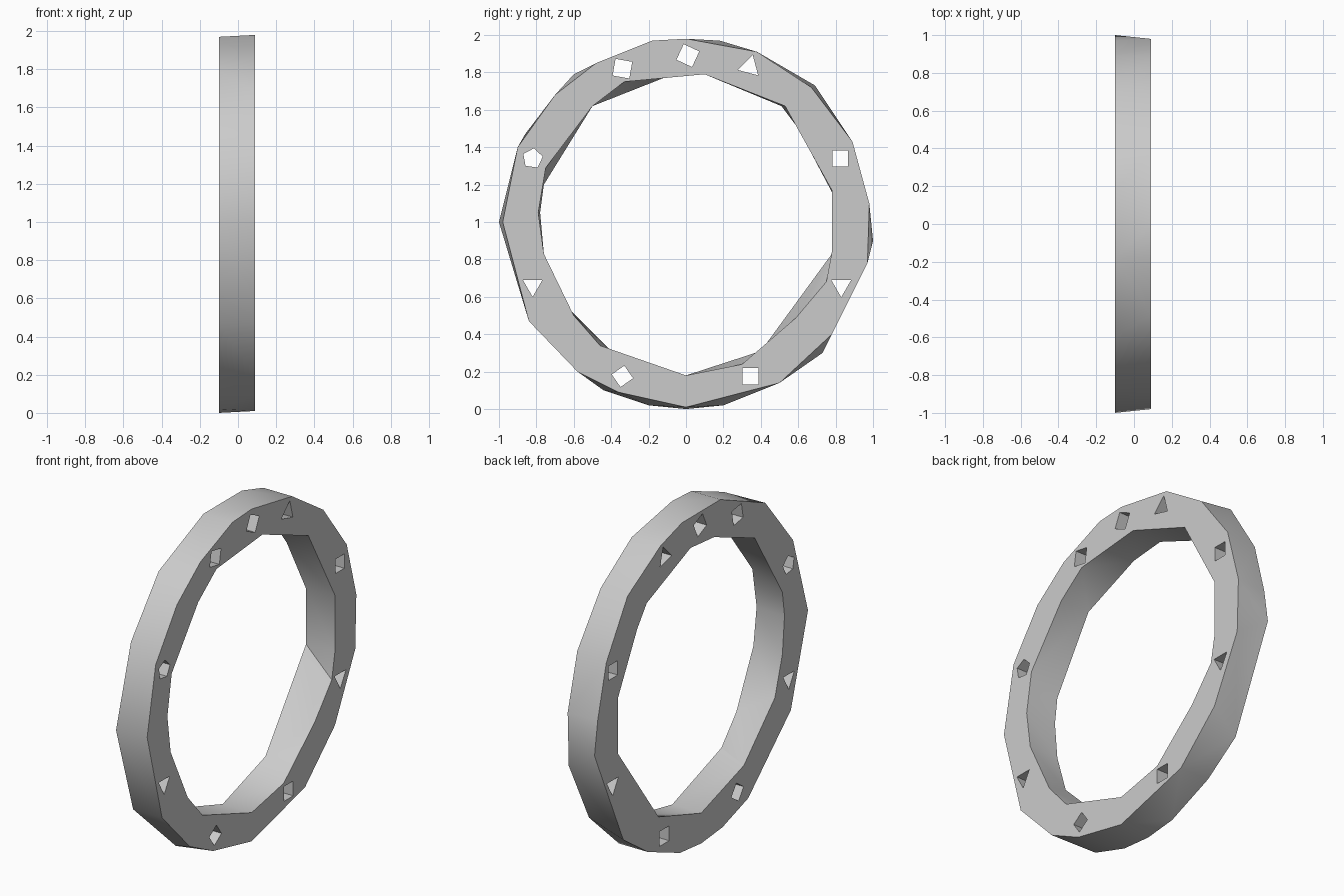
import bpy, bmesh
from math import atan2, cos, sin, radians, tau

cube = bpy.data.objects.get("Cube")
if cube:
    bpy.data.objects.remove(cube, do_unlink=True)

BACK_X, FRONT_X = -0.1, 0.09
CENTRE_Z = 1.0

# Outlines as (y, z) points on the two flat sides of the ring
front_outer = [(0, 1.98), (.38, 1.91), (.67, 1.72), (.89, 1.43), (.98, 1.1),
               (.97, .78), (.78, .4), (.5, .14), (0, .01), (-.36, .09),
               (-.58, .2), (-.84, .47), (-.98, 1), (-.9, 1.4), (-.7, 1.68),
               (-.48, 1.85), (-.18, 1.97)]
back_outer = [(.18, 1.97), (.38, 1.91), (.69, 1.73), (.89, 1.41), (.97, 1.1),
              (1, .9), (.73, .3), (.5, .14), (.2, .02), (0, 0), (-.2, .02),
              (-.44, .1), (-.84, .47), (-1, 1), (-.86, 1.47),
              (-.6, 1.79), (-.18, 1.97)]
front_inner = [(.1, 1.79), (.53, 1.62), (.78, 1.17), (.78, .84), (.75, .68),
               (.59, .49), (.3, .24), (0, .18), (-.46, .34), (-.6, .5),
               (-.76, .83), (-.79, 1.05), (-.75, 1.29), (-.5, 1.62),
               (-.33, 1.75)]
back_inner = [(.1, 1.79), (.51, 1.62), (.6, 1.5), (.78, 1.16), (.78, .83),
              (.4, .31), (0, .18), (-.4, .31), (-.69, .6), (-.76, .83),
              (-.78, 1.05), (-.76, 1.2), (-.5, 1.62), (-.12, 1.77)]

# Bolt holes: y, z, number of sides, turn in degrees, radius
holes = [(.01, 1.89, 4, 110, .065), (-.34, 1.82, 4, 35, .064),
         (.34, 1.83, 3, 75, .065), (-.82, 1.34, 5, 10, .055),
         (.825, 1.34, 4, 45, .06), (-.82, .66, 3, 30, .06),
         (.83, .66, 3, 30, .062), (-.34, .175, 4, 80, .058),
         (.345, .175, 4, 45, .062)]


def add_loop(bm, points, cy, cz, x):
    """Closed edge loop, ordered by angle around a middle point."""
    ranked = sorted((atan2(z - cz, y - cy), y, z) for y, z in points)
    verts = [bm.verts.new((x, y, z)) for _, y, z in ranked]
    edges = [bm.edges.new((v, verts[i - 1])) for i, v in enumerate(verts)]
    return verts, [r[0] for r in ranked], edges


def stitch(bm, a, b):
    """Wall of triangles between two loops with differing point counts."""
    (va, ta, _), (vb, tb, _) = a, b
    na, nb = len(va), len(vb)
    ta, tb = ta + [ta[0] + tau], tb + [tb[0] + tau]
    i = j = 0
    while i < na or j < nb:
        step_a = j == nb or (i < na and ta[i] + ta[i + 1] <= tb[j] + tb[j + 1])
        p, q = va[i % na], vb[j % nb]
        if step_a:
            i += 1
            bm.faces.new((p, q, va[i % na]))
        else:
            j += 1
            bm.faces.new((p, q, vb[j % nb]))


def hole_outline(y, z, sides, turn, radius):
    angles = [radians(turn) + tau * k / sides for k in range(sides)]
    return [(y + radius * cos(t), z + radius * sin(t)) for t in angles]


# Ring: outer wall, inner wall and hole walls, then the two pierced sides
bm = bmesh.new()
pairs = [(front_outer, back_outer, 0, CENTRE_Z),
         (front_inner, back_inner, 0, CENTRE_Z)]
for hole in holes:
    outline = hole_outline(*hole)
    pairs.append((outline, outline, hole[0], hole[1]))
rims = {FRONT_X: [], BACK_X: []}
for front, back, cy, cz in pairs:
    front_loop = add_loop(bm, front, cy, cz, FRONT_X)
    back_loop = add_loop(bm, back, cy, cz, BACK_X)
    stitch(bm, front_loop, back_loop)
    rims[FRONT_X] += front_loop[2]
    rims[BACK_X] += back_loop[2]
for x, edges in rims.items():
    bmesh.ops.triangle_fill(bm, edges=edges, use_beauty=True, normal=(x, 0, 0))
bmesh.ops.recalc_face_normals(bm, faces=bm.faces)

mesh = bpy.data.meshes.new("ring")
bm.to_mesh(mesh)
bm.free()
ring = bpy.data.objects.new("ring", mesh)
bpy.context.collection.objects.link(ring)

# Plain grey finish
grey = bpy.data.materials.new("light grey")
grey.use_nodes = True
colour = (.6, .6, .6, 1)
grey.diffuse_color = colour
grey.node_tree.nodes["Principled BSDF"].inputs["Base Color"].default_value = colour
mesh.materials.append(grey)

bpy.context.view_layer.objects.active = ring
ring.select_set(True)
bpy.ops.object.shade_smooth_by_angle(angle=radians(30))
